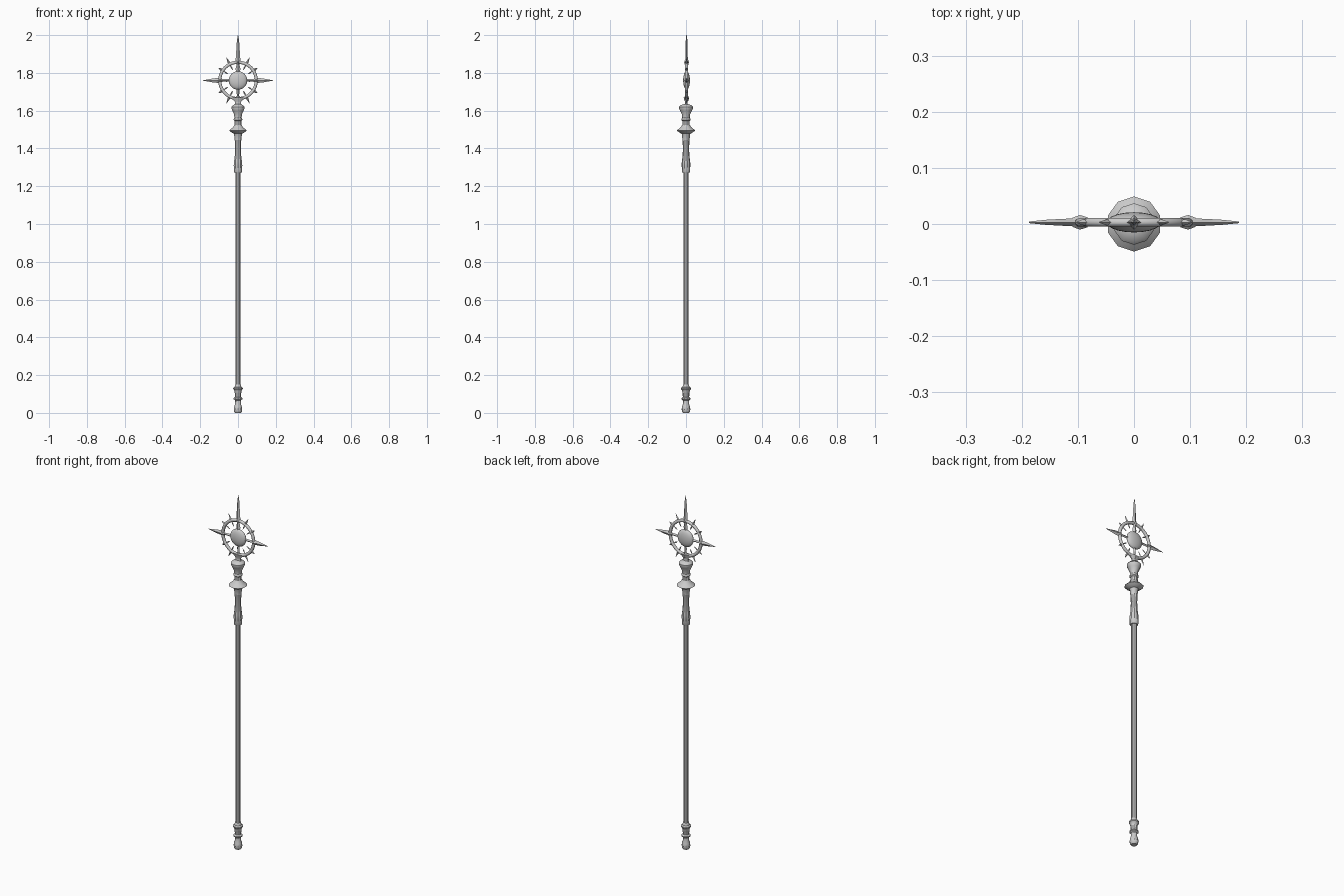
import bpy, bmesh, math
from mathutils import Vector

if "Cube" in bpy.data.objects:
    bpy.data.objects.remove(bpy.data.objects["Cube"])

HEAD = Vector((0, 0.003, 1.76))   # centre of the sun-shaped head


def finish(name, bm, angle=35):
    bmesh.ops.recalc_face_normals(bm, faces=bm.faces)
    me = bpy.data.meshes.new(name)
    bm.to_mesh(me)
    bm.free()
    ob = bpy.data.objects.new(name, me)
    bpy.context.collection.objects.link(ob)
    bpy.ops.object.select_all(action='DESELECT')
    ob.select_set(True)
    bpy.context.view_layer.objects.active = ob
    bpy.ops.object.shade_smooth_by_angle(angle=math.radians(angle))
    return ob


def skin(bm, rings):
    """Bridge successive closed loops of points and cap both ends."""
    loops = [[bm.verts.new(p) for p in r] for r in rings]
    n = len(loops[0])
    for a, b in zip(loops, loops[1:]):
        for i in range(n):
            j = (i + 1) % n
            bm.faces.new((a[i], a[j], b[j], b[i]))
    bm.faces.new(loops[0])
    bm.faces.new(loops[-1])


def lathe(name, profile, sides=10, flat=1.0, y=0.0):
    """Turn (radius, height) pairs about z; a vertex points along +y."""
    bm = bmesh.new()
    ang = [math.pi / 2 + 2 * math.pi * i / sides for i in range(sides)]
    skin(bm, [[(r * math.cos(a), y + r * flat * math.sin(a), z) for a in ang]
              for r, z in profile])
    return finish(name, bm)


def blade(name, degrees, sections):
    """Diamond-section ray; sections are (distance, half width, half depth)."""
    a = math.radians(degrees)
    d = Vector((math.cos(a), 0, math.sin(a)))
    p = Vector((-math.sin(a), 0, math.cos(a)))
    y = Vector((0, 1, 0))
    bm = bmesh.new()
    skin(bm, [[HEAD + d * s + p * w, HEAD + d * s + y * t,
               HEAD + d * s - p * w, HEAD + d * s - y * t]
              for s, w, t in sections])
    return finish(name, bm, 20)


# Shaft and turned fittings
lathe("shaft", [(0.0145, 0.10), (0.0145, 1.30)])
lathe("foot_cap", [(0.016, 0.0), (0.021, 0.006), (0.023, 0.02), (0.021, 0.034),
                   (0.016, 0.048), (0.016, 0.066), (0.024, 0.072), (0.024, 0.078),
                   (0.017, 0.084), (0.018, 0.105), (0.021, 0.12), (0.027, 0.126),
                   (0.027, 0.132), (0.019, 0.137), (0.015, 0.15)])
lathe("grip_collar", [(0.020, 1.272), (0.022, 1.275), (0.022, 1.30), (0.024, 1.31),
                      (0.022, 1.33), (0.018, 1.36), (0.0165, 1.40), (0.018, 1.44),
                      (0.022, 1.475), (0.026, 1.483)])
lathe("guard_disc", [(0.024, 1.478), (0.040, 1.488), (0.049, 1.494),
                     (0.040, 1.503), (0.028, 1.512), (0.020, 1.525)])
lathe("upper_neck", [(0.020, 1.52), (0.019, 1.545), (0.024, 1.550), (0.024, 1.556),
                     (0.020, 1.562), (0.022, 1.58), (0.031, 1.60), (0.037, 1.612),
                     (0.037, 1.620), (0.030, 1.628), (0.014, 1.634)])
# Flattened cradle joining the neck to the ring
lathe("ring_cradle", [(0.022, 1.628), (0.016, 1.638), (0.018, 1.648), (0.030, 1.660),
                      (0.036, 1.670), (0.026, 1.668), (0.012, 1.672)],
      flat=0.4, y=0.002)

# Ring with a rounded section
bm = bmesh.new()
N, M = 40, 8
grid = []
for i in range(N):
    a = 2 * math.pi * i / N
    row = []
    for j in range(M):
        b = 2 * math.pi * (j + 0.5) / M
        r = 0.0965 + 0.009 * math.cos(b)
        row.append(bm.verts.new(HEAD + Vector((r * math.cos(a), 0.0085 * math.sin(b),
                                               r * math.sin(a)))))
    grid.append(row)
for i in range(N):
    for j in range(M):
        a, b = grid[i], grid[(i + 1) % N]
        k = (j + 1) % M
        bm.faces.new((a[j], b[j], b[k], a[k]))
finish("sun_ring", bm, 50)

# Lens-shaped orb
bm = bmesh.new()
bmesh.ops.create_uvsphere(bm, u_segments=20, v_segments=12, radius=1)
for v in bm.verts:
    v.co = HEAD + Vector((v.co.x * 0.049, v.co.y * 0.018, v.co.z * 0.049))
finish("orb", bm, 50)

# Three long rays, the lower strut and their inner arms
for label, deg, tip in (("right", 0, 0.187), ("top", 90, 0.24), ("left", 180, 0.187)):
    blade(label + "_ray", deg, [(0.088, 0.007, 0.007), (0.105, 0.013, 0.007),
                                (0.13, 0.011, 0.006), (tip - 0.03, 0.006, 0.0045),
                                (tip, 0.0008, 0.0015)])
for label, deg in (("right", 0), ("top", 90), ("left", 180), ("lower", 270)):
    w = 0.013 if label == "top" else 0.007
    blade(label + "_inner_arm", deg, [(0.03, 0.006, 0.006), (0.06, w, 0.007),
                                      (0.092, 0.006, 0.006)])
    # Small clasp where the arm crosses the ring
    blade(label + "_clasp", deg, [(0.083, 0.008, 0.009), (0.0965, 0.014, 0.013),
                                  (0.110, 0.008, 0.008)])

# Short outer spikes and floating inner shards, mirrored in each quadrant
for q, (sx, sz) in enumerate(((1, 1), (-1, 1), (-1, -1), (1, -1))):
    for k, (deg, tip) in enumerate(((33, 0.122), (63, 0.136))):
        a = math.radians(deg)
        deg2 = math.degrees(math.atan2(sz * math.sin(a), sx * math.cos(a)))
        blade(f"ring_spike_{q}_{k}", deg2, [(0.098, 0.008, 0.006),
                                            (0.110, 0.006, 0.005),
                                            (tip, 0.0008, 0.0008)])
        blade(f"inner_shard_{q}_{k}", deg2, [(0.062, 0.001, 0.001),
                                             (0.074, 0.004, 0.003),
                                             (0.089, 0.002, 0.002)])
